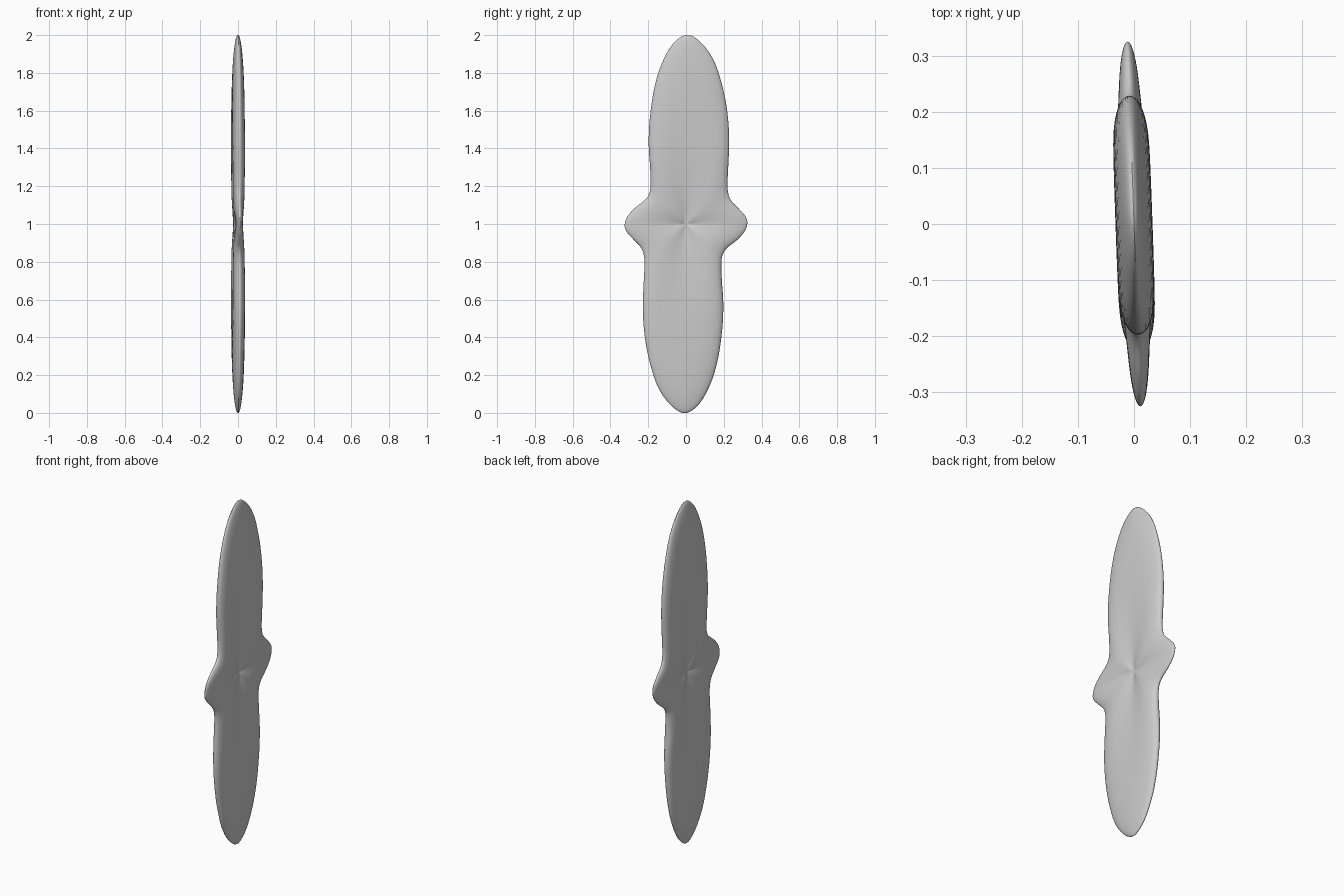
import bpy, bmesh, math
from mathutils import Vector

if "Cube" in bpy.data.objects:
    bpy.data.objects.remove(bpy.data.objects["Cube"])

# Half of the outline as (y, z - 1); the other half is its point reflection
HALF = [(0.02, 1.0), (0.09, 0.95), (0.15, 0.86), (0.19, 0.74), (0.215, 0.62),
        (0.227, 0.5), (0.228, 0.4), (0.222, 0.27), (0.22, 0.19), (0.235, 0.13),
        (0.28, 0.08), (0.315, 0.04), (0.325, 0.005), (0.31, -0.04), (0.27, -0.085),
        (0.22, -0.125), (0.195, -0.16), (0.187, -0.21), (0.19, -0.3), (0.197, -0.4),
        (0.196, -0.5), (0.187, -0.6), (0.17, -0.71), (0.14, -0.82), (0.09, -0.925),
        (0.035, -0.985)]
STEPS = 4      # smooth samples between outline points
RINGS = 24     # rings from the centre to the rim
SHEAR = 0.035  # lean of the blade across its width


def smooth_outline(points):
    """Closed Catmull-Rom curve through the points."""
    n, out = len(points), []
    for i in range(n):
        a, b, c, d = (Vector(points[(i + k) % n]) for k in (-1, 0, 1, 2))
        for s in range(STEPS):
            u = s / STEPS
            out.append(0.5 * (2 * b + (c - a) * u + (2 * a - 5 * b + 4 * c - d) * u ** 2
                              + (3 * b - a - 3 * c + d) * u ** 3))
    return out


def thickness(t, p):
    """Half thickness: pinched at the centre, rounded at the rim."""
    full = 0.018 + 0.015 * abs(p.y) / p.length
    return full * t ** 0.8 * math.sqrt(max(0.0, 1 - t)) / 0.42


outline = smooth_outline(HALF + [(-y, -z) for y, z in HALF])
count = len(outline)
bm = bmesh.new()

# Rim shared by both sides
rim = [bm.verts.new((-SHEAR * p.x, p.x, 1 + p.y)) for p in outline]

# Two bulged sides, each pinched to the centre
for side in (-1, 1):
    centre = bm.verts.new((side * 0.0005, 0, 1))
    previous = None
    for r in range(1, RINGS + 1):
        t = math.sin(r / RINGS * math.pi / 2)
        ring = rim if r == RINGS else [
            bm.verts.new((side * thickness(t, p) - SHEAR * p.x * t, p.x * t, 1 + p.y * t))
            for p in outline]
        for i in range(count):
            j = (i + 1) % count
            if previous is None:
                bm.faces.new((centre, ring[i], ring[j]))
            else:
                bm.faces.new((previous[i], ring[i], ring[j], previous[j]))
        previous = ring

bmesh.ops.recalc_face_normals(bm, faces=bm.faces)
mesh = bpy.data.meshes.new("lobed_blade")
bm.to_mesh(mesh)
bm.free()

# Single light grey colour
grey = bpy.data.materials.new("light grey")
grey.diffuse_color = (0.6, 0.6, 0.6, 1)
grey.use_nodes = True
grey.node_tree.nodes["Principled BSDF"].inputs["Base Color"].default_value = grey.diffuse_color
mesh.materials.append(grey)

blade = bpy.data.objects.new("lobed_blade", mesh)
bpy.context.collection.objects.link(blade)
bpy.context.view_layer.objects.active = blade
blade.select_set(True)
bpy.ops.object.shade_smooth_by_angle(angle=math.radians(40))
